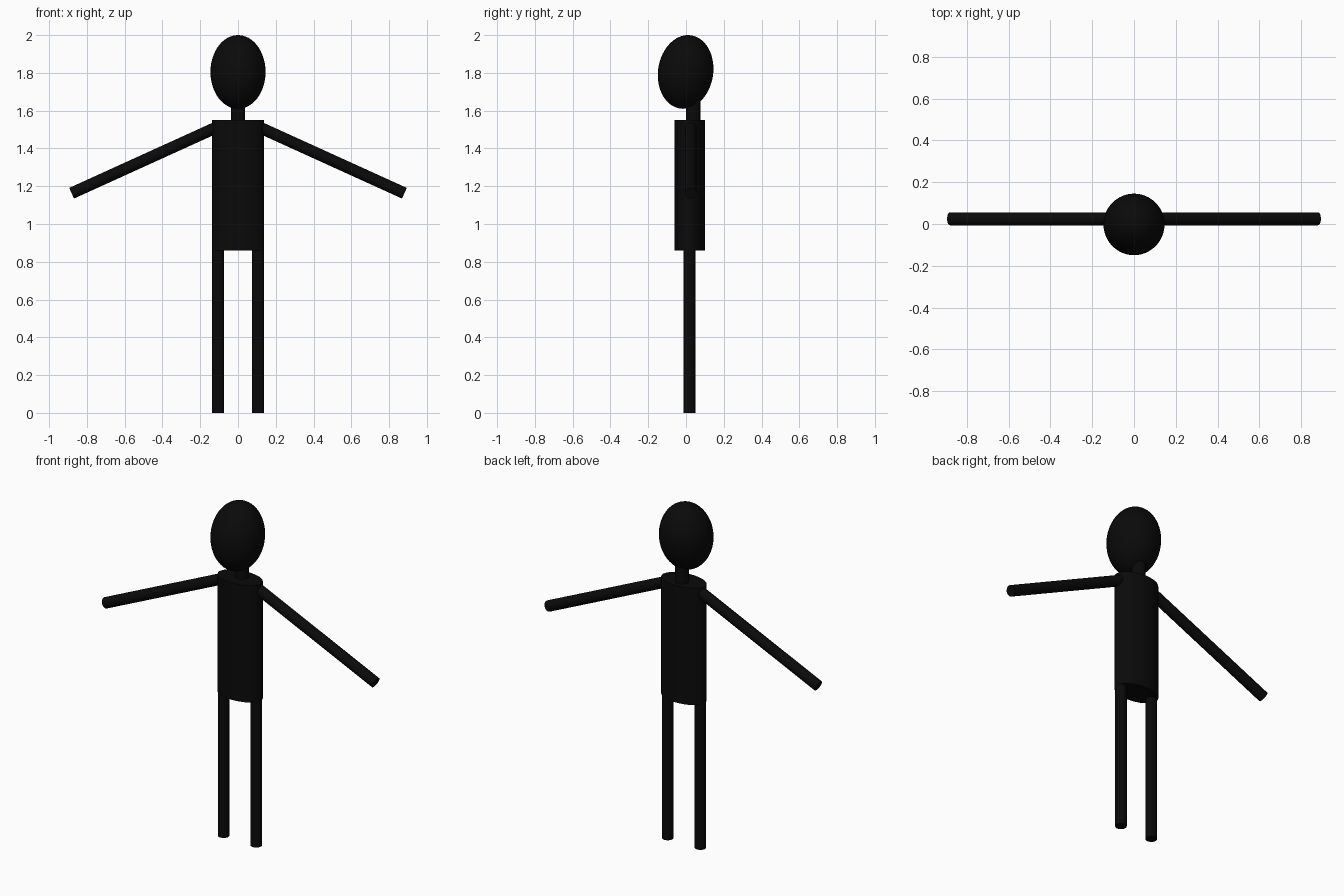
import bpy, math
from mathutils import Vector

if "Cube" in bpy.data.objects:
    bpy.data.objects.remove(bpy.data.objects["Cube"])

black = bpy.data.materials.new("black")
black.diffuse_color = (0.003, 0.003, 0.003, 1)
black.use_nodes = True
black.node_tree.nodes["Principled BSDF"].inputs["Base Color"].default_value = black.diffuse_color


def finish(name):
    ob = bpy.context.object
    ob.name = name
    ob.data.materials.append(black)
    bpy.ops.object.shade_smooth_by_angle()
    return ob


def rod(name, a, b, rx, ry=None):
    """Capped round (or oval) cylinder from point a to point b."""
    a, b = Vector(a), Vector(b)
    d = b - a
    bpy.ops.mesh.primitive_cylinder_add(
        vertices=32, radius=1, depth=d.length, location=(a + b) / 2,
        rotation=(0, math.atan2(d.x, d.z), 0))
    bpy.context.object.scale = (rx, ry or rx, 1)
    return finish(name)


# Head: egg tilted slightly backwards
bpy.ops.mesh.primitive_uv_sphere_add(
    segments=48, ring_count=32, radius=1, location=(0, -0.002, 1.805),
    rotation=(math.radians(-8.5), 0, 0))
bpy.context.object.scale = (0.146, 0.146, 0.196)
finish("head")

# Neck and oval torso
rod("neck", (0, 0.038, 1.54), (0, 0.038, 1.67), 0.038)
rod("torso", (0, 0.02, 0.86), (0, 0.02, 1.55), 0.137, 0.081)

# Arms and legs on both sides
for side, s in (("left", 1), ("right", -1)):
    rod(side + "_arm", (s * 0.10, 0.025, 1.518), (s * 0.881, 0.025, 1.163), 0.031)
    rod(side + "_leg", (s * 0.106, 0.018, 0), (s * 0.106, 0.018, 0.88), 0.031)
